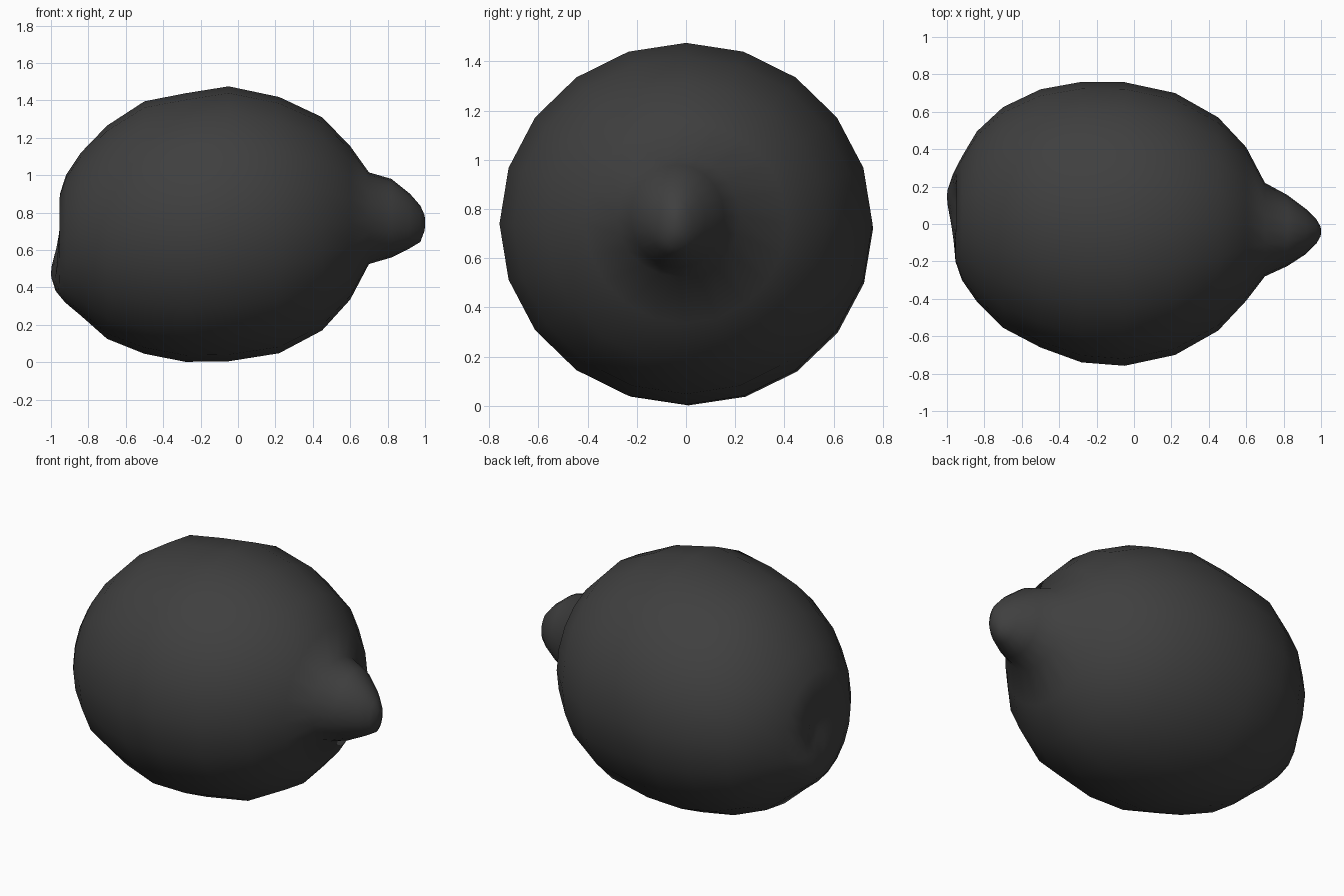
import bpy, bmesh, math

SIDES = 20

# Cross-sections along the fruit: x, centre y, centre z, radius y, radius z
RINGS = [
    (-0.955, 0.08, 0.60, 0.08, 0.08),
    (-0.965, 0.06, 0.61, 0.15, 0.17),
    (-0.955, 0.04, 0.635, 0.24, 0.265),
    (-0.92, 0.03, 0.66, 0.33, 0.34),
    (-0.84, 0.04, 0.685, 0.455, 0.435),
    (-0.70, 0.035, 0.695, 0.59, 0.57),
    (-0.50, 0.03, 0.72, 0.69, 0.675),
    (-0.28, 0.01, 0.72, 0.75, 0.718),
    (-0.05, 0.00, 0.74, 0.758, 0.735),
    (0.22, 0.00, 0.733, 0.70, 0.685),
    (0.45, 0.00, 0.74, 0.57, 0.57),
    (0.60, 0.00, 0.745, 0.41, 0.41),
    (0.70, -0.03, 0.77, 0.25, 0.245),
    (0.82, -0.035, 0.77, 0.19, 0.21),
    (0.92, -0.04, 0.755, 0.12, 0.145),
    (0.975, -0.04, 0.74, 0.065, 0.097),
    (0.998, -0.04, 0.745, 0.025, 0.04),
]


def bump(y, z, cy, cz, size):
    return math.exp(-((y - cy) ** 2 + (z - cz) ** 2) / (2 * size ** 2))


bm = bmesh.new()
loops = []
for x, cy, cz, ry, rz in RINGS:
    loop = []
    for i in range(SIDES):
        a = 2 * math.pi * i / SIDES
        loop.append(bm.verts.new((x, cy + ry * math.cos(a), cz + rz * math.sin(a))))
    loops.append(loop)

# Skin between cross-sections
for a, b in zip(loops, loops[1:]):
    for i in range(SIDES):
        j = (i + 1) % SIDES
        bm.faces.new((a[i], a[j], b[j], b[i]))

# Close the stem end and the pointed tip with fans
for loop, point in ((loops[0], (-0.95, 0.08, 0.60)), (loops[-1], (1.0, -0.04, 0.745))):
    tip = bm.verts.new(point)
    for i in range(SIDES):
        bm.faces.new((loop[i], loop[(i + 1) % SIDES], tip))

# Stem end: small lump with a shallow dimple above it
for v in bm.verts:
    if v.co.x < -0.8:
        y, z = v.co.y, v.co.z
        v.co.x += 0.04 * bump(y, z, 0.08, 0.70, 0.09) - 0.038 * bump(y, z, 0.14, 0.49, 0.10)
        v.co.x = max(v.co.x, -1.0)

bmesh.ops.recalc_face_normals(bm, faces=bm.faces[:])
for f in bm.faces:
    f.smooth = True
mesh = bpy.data.meshes.new("lemon")
bm.to_mesh(mesh)
bm.free()

lemon = bpy.data.objects.new("lemon", mesh)
bpy.context.collection.objects.link(lemon)

# Dark peel colour
peel = bpy.data.materials.new("dark_peel")
peel.diffuse_color = (0.05, 0.05, 0.05, 1)
mesh.materials.append(peel)
